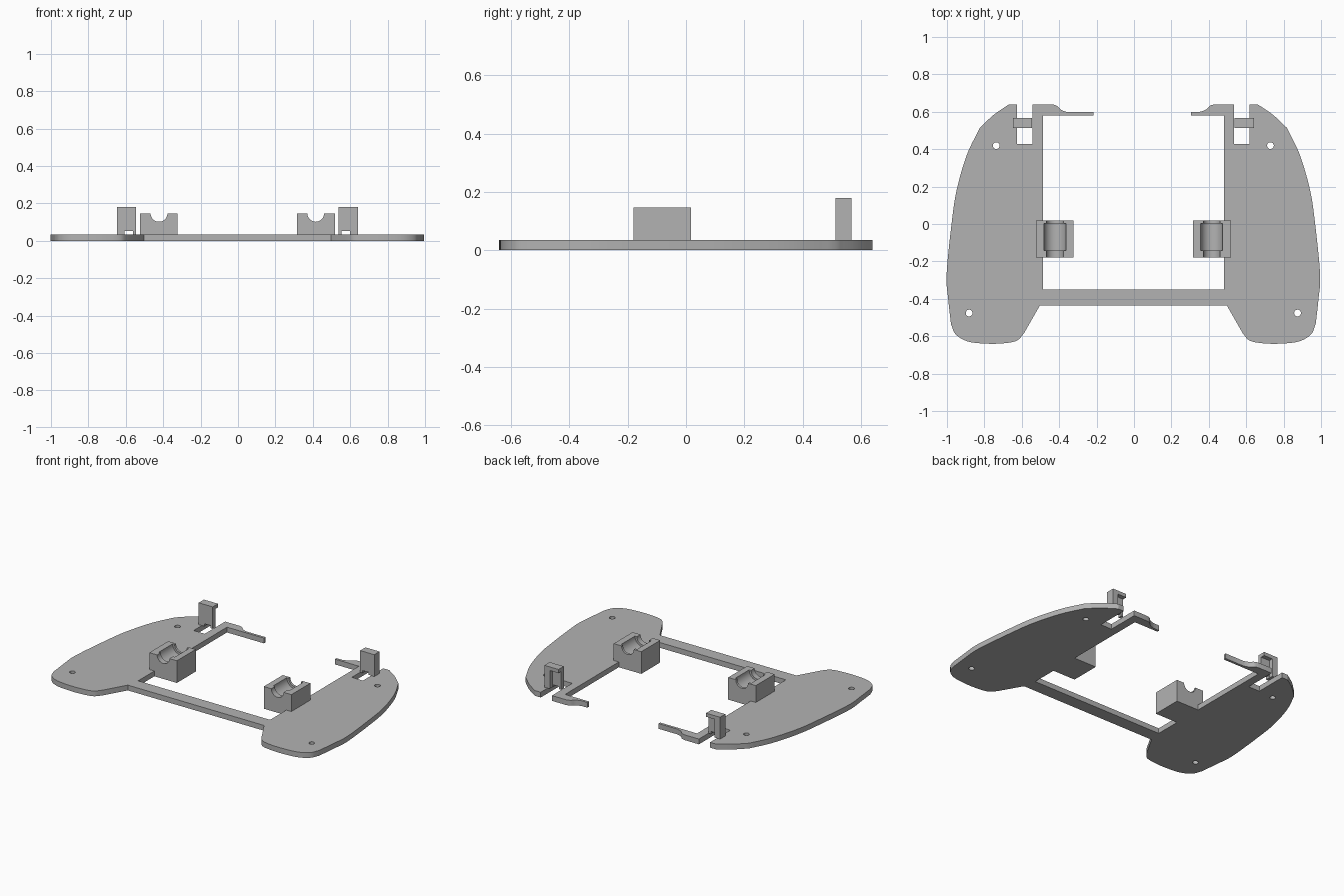
import bpy
import bmesh
from math import pi
from mathutils import Vector

if "Cube" in bpy.data.objects:
    bpy.data.objects.remove(bpy.data.objects["Cube"], do_unlink=True)

gray = bpy.data.materials.new("plain gray plastic")
gray.use_nodes = True
COLOR = (0.45, 0.45, 0.45, 1)
gray.diffuse_color = COLOR
gray.node_tree.nodes["Principled BSDF"].inputs["Base Color"].default_value = COLOR

THICK = 0.035   # plate thickness
MID = -0.0035   # mirror line of the layout


def finish(bm, name):
    bmesh.ops.recalc_face_normals(bm, faces=bm.faces)
    mesh = bpy.data.meshes.new(name)
    bm.to_mesh(mesh)
    bm.free()
    mesh.materials.append(gray)
    ob = bpy.data.objects.new(name, mesh)
    bpy.context.collection.objects.link(ob)
    return ob


def prism(name, outline, z0, z1):
    bm = bmesh.new()
    face = bm.faces.new([bm.verts.new((x, y, z0)) for x, y in outline])
    top = bmesh.ops.extrude_face_region(bm, geom=[face])["geom"]
    verts = [v for v in top if isinstance(v, bmesh.types.BMVert)]
    bmesh.ops.translate(bm, verts=verts, vec=(0, 0, z1 - z0))
    return finish(bm, name)


def box(name, x, y, z):
    x = sorted(x)
    return prism(name, [(x[0], y[0]), (x[1], y[0]), (x[1], y[1]), (x[0], y[1])], *z)


def rod(name, center, radius, depth, along_y=False):
    bpy.ops.mesh.primitive_cylinder_add(
        vertices=32, radius=radius, depth=depth, location=center,
        rotation=(pi / 2 if along_y else 0, 0, 0))
    ob = bpy.context.object
    ob.name = name
    return ob


def boolean(ob, cutter, operation="DIFFERENCE"):
    mod = ob.modifiers.new("boolean", "BOOLEAN")
    mod.operation, mod.object, mod.solver = operation, cutter, "EXACT"
    bpy.context.view_layer.objects.active = ob
    bpy.ops.object.modifier_apply(modifier=mod.name)
    bpy.data.objects.remove(cutter, do_unlink=True)


def smooth_path(points, steps=5):
    """Catmull-Rom curve through the points."""
    p = [Vector(q) for q in points]
    p = [2 * p[0] - p[1]] + p + [2 * p[-1] - p[-2]]
    out = []
    for a, b, c, d in zip(p, p[1:], p[2:], p[3:]):
        for i in range(steps):
            t = i / steps
            out.append(0.5 * (2 * b + (c - a) * t + (2 * a - 5 * b + 4 * c - d) * t * t
                              + (3 * b - a - 3 * c + d) * t ** 3))
    return [tuple(v) for v in out] + [tuple(points[-1])]


# Half outline of the frame, from the crossbar round the wing to the arm
foot = [(0.584, -0.583), (0.62, -0.622), (0.685, -0.637), (0.78, -0.64),
        (0.885, -0.628), (0.95, -0.59), (0.975, -0.535)]
wing = [(0.975, -0.535), (0.99, -0.4), (0.9985, -0.27), (0.972, 0),
        (0.945, 0.18), (0.89, 0.37), (0.82, 0.515)]
shoulder = [(0.82, 0.515), (0.745, 0.585), (0.664, 0.64)]


def half_outline(side, bend, tip):
    arm = smooth_path([(0.435, 0.64), (0.41, 0.632), (0.385, 0.61), (bend, 0.598)])
    pts = [(0.5, -0.436)] + smooth_path(foot) + smooth_path(wing)[1:]
    pts += smooth_path(shoulder)[1:]
    pts += [(0.621, 0.64), (0.621, 0.427), (0.539, 0.427), (0.539, 0.64)]
    pts += arm + [(tip, 0.598), (tip, 0.581), (0.484, 0.581), (0.484, -0.35)]
    return [(side * x + MID, y) for x, y in pts]


outline = half_outline(1, 0.35, 0.308) + half_outline(-1, 0.355, 0.214)[::-1]
frame = prism("base_frame", outline, 0, THICK)

for side, label in ((1, "left"), (-1, "right")):
    def X(*values):
        return [side * v + MID for v in values]

    # Screw holes
    for hx, hy in ((0.733, 0.419), (0.878, -0.476)):
        boolean(frame, rod("hole_cutter", (X(hx)[0], hy, 0), 0.018, 0.2))

    # Cradle block with a stepped round groove
    block = box(label + "_cradle", X(0.319, 0.521), (-0.18, 0.018), (0, 0.147))
    cx = X(0.419)[0]
    boolean(block, rod("groove_cutter", (cx, -0.08, 0.147), 0.045, 0.4, True))
    boolean(block, rod("pocket_cutter", (cx, -0.07, 0.147), 0.059, 0.145, True))

    # Hooked clip: front wall, outer wall and cap, open behind and inward
    clip = box(label + "_clip", X(0.541, 0.644), (0.513, 0.568), (THICK, 0.18))
    boolean(clip, box("recess_cutter", X(0.5, 0.605), (0.54, 0.7), (0, 0.156)))
    boolean(clip, box("notch_cutter", X(0.557, 0.602), (0.4, 0.7), (0, 0.052)))

for ob in list(bpy.context.collection.objects):
    if ob.type == "MESH" and ob.name.startswith(("base", "left", "right")):
        bpy.ops.object.select_all(action="DESELECT")
        ob.select_set(True)
        bpy.context.view_layer.objects.active = ob
        bpy.ops.object.shade_smooth_by_angle()
